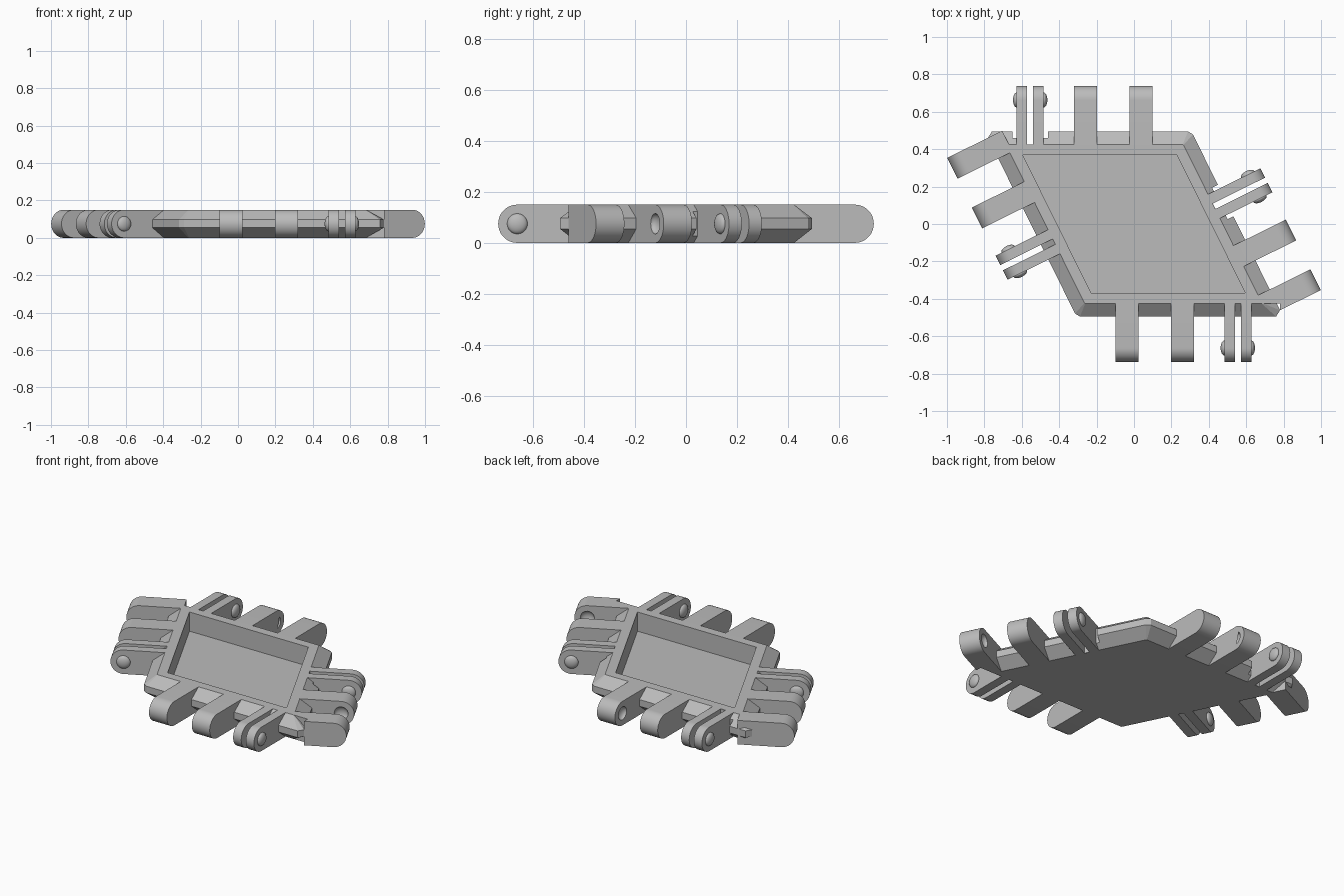
import bpy
import bmesh
import math
from mathutils import Matrix, Vector

if "Cube" in bpy.data.objects:
    bpy.data.objects.remove(bpy.data.objects["Cube"], do_unlink=True)

HEIGHT = 0.15
MID = HEIGHT / 2
REACH = 0.738          # distance from centre to finger tips
LEAN = math.radians(63.64)
PITCH = 0.2965         # spacing of the hinge fingers along a side

grey = bpy.data.materials.new("plain_grey")
grey.use_nodes = True
grey.diffuse_color = (0.5, 0.5, 0.5, 1)
grey.node_tree.nodes["Principled BSDF"].inputs["Base Color"].default_value = (0.5, 0.5, 0.5, 1)


def make(name, bm, matrix=None):
    if matrix:
        bm.transform(matrix)
    bmesh.ops.recalc_face_normals(bm, faces=bm.faces)
    mesh = bpy.data.meshes.new(name)
    bm.to_mesh(mesh)
    bm.free()
    mesh.materials.append(grey)
    obj = bpy.data.objects.new(name, mesh)
    bpy.context.collection.objects.link(obj)
    return obj


def activate(obj):
    bpy.ops.object.select_all(action="DESELECT")
    obj.select_set(True)
    bpy.context.view_layer.objects.active = obj


def smooth(obj):
    activate(obj)
    bpy.ops.object.shade_smooth_by_angle(angle=math.radians(30))


def cut(obj, cutter):
    cutter.hide_render = True
    mod = obj.modifiers.new("cut", "BOOLEAN")
    mod.operation = "DIFFERENCE"
    mod.solver = "EXACT"
    mod.object = cutter
    activate(obj)
    bpy.ops.object.modifier_apply(modifier=mod.name)
    bpy.data.objects.remove(cutter, do_unlink=True)


def box(name, low, high, matrix=None):
    bm = bmesh.new()
    low, high = Vector(low), Vector(high)
    bmesh.ops.create_cube(bm, size=1, matrix=Matrix.Translation((low + high) / 2)
                          @ Matrix.Diagonal((*(high - low), 1)))
    return make(name, bm, matrix)


def button(name, u, matrix, depth):
    """Flattened ball on the hinge axis, used for domes and dimples."""
    bm = bmesh.new()
    bmesh.ops.create_uvsphere(bm, u_segments=32, v_segments=16, radius=1)
    local = Matrix.Translation((u, REACH - MID, MID)) @ Matrix.Diagonal((depth, 0.04, 0.04, 1))
    return make(name, bm, matrix @ local)


def rhombus(r, obtuse_clip=0, acute_clip=0):
    """Rhombus with sides at distance r from the centre, corners optionally clipped."""
    c, s = math.cos(LEAN), math.sin(LEAN)
    a = Vector((r * (1 - c) / s, r))
    b = Vector((r * (1 + c) / s, -r))
    corners = [a, b, -a, -b]
    if not obtuse_clip:
        return corners
    points = []
    for i, p in enumerate(corners):
        clip = acute_clip if i % 2 else obtuse_clip
        for q in (corners[i - 1], corners[(i + 1) % 4]):
            points.append(p + (q - p).normalized() * clip)
    return points


def loft(name, rings):
    """Closed solid through horizontal rings given as (z, points)."""
    bm = bmesh.new()
    loops = [[bm.verts.new((p.x, p.y, z)) for p in pts] for z, pts in rings]
    for low, high in zip(loops, loops[1:]):
        for i in range(len(low)):
            j = (i + 1) % len(low)
            bm.faces.new((low[i], low[j], high[j], high[i]))
    bm.faces.new(loops[0])
    bm.faces.new(loops[-1])
    return make(name, bm)


def finger(name, u0, u1, matrix):
    """Hinge finger: flat bar with a fully rounded tip."""
    bm = bmesh.new()
    profile = [(0.41, 0), *[(REACH - MID + MID * math.cos(t), MID + MID * math.sin(t))
               for t in (math.pi * (i / 24 - 0.5) for i in range(25))], (0.41, HEIGHT)]
    face = bm.faces.new([bm.verts.new((u0, y, z)) for y, z in profile])
    grown = bmesh.ops.extrude_face_region(bm, geom=[face])["geom"]
    bmesh.ops.translate(bm, vec=(u1 - u0, 0, 0),
                        verts=[v for v in grown if isinstance(v, bmesh.types.BMVert)])
    return make(name, bm, matrix)


# Tray body with bevelled rim and sunken pocket
edge = rhombus(0.495, 0.018, 0.038)
flat = rhombus(0.425, 0.003, 0.003)
tray = loft("tray_body", [(0, flat), (0.055, edge), (0.097, edge), (HEIGHT, flat)])
pocket = rhombus(0.369)
cut(tray, loft("pocket_cutter", [(0.03, pocket), (0.3, pocket)]))

# Hinge fingers on the four sides
sides = [("back", 0, -0.555), ("left", -LEAN, 0.105),
         ("front", math.pi, -0.555), ("right", math.pi - LEAN, 0.105)]
for side, angle, start in sides:
    turn = Matrix.Rotation(angle, 4, "Z")

    # Clearance in the rim around the thin pair
    cut(tray, box("rim_notch", (start - 0.094, 0.46, -0.1), (start + 0.094, 0.6, 0.3), turn))
    cut(tray, box("gap_notch", (start - 0.03, 0.426, -0.1), (start + 0.03, 0.6, 0.3), turn))

    # Thin pair with domes on its outer faces
    for label, sign in (("first", -1), ("second", 1)):
        u0, u1 = sorted((start + sign * 0.016, start + sign * 0.072))
        smooth(finger(f"{side}_{label}_thin_finger", u0, u1, turn))
        smooth(button(f"{side}_{label}_dome", start + sign * 0.072, turn, 0.02))

    # Two thick fingers with dimples facing each other
    for label, step, facing in (("inner", 1, 1), ("outer", 2, -1)):
        u = start + PITCH * step
        lug = finger(f"{side}_{label}_thick_finger", u - 0.062, u + 0.062, turn)
        cut(lug, button("dimple_cutter", u + facing * 0.062, turn, 0.025))
        # Trim the finger that overlaps the neighbouring rim at the sharp corners
        if step == 2 and side in ("left", "right"):
            flip = Matrix.Rotation(0 if side == "left" else math.pi, 4, "Z")
            cut(lug, box("corner_cutter", (0.5, -0.8, -0.1), (0.78, -0.425, 0.3), flip))
        smooth(lug)
